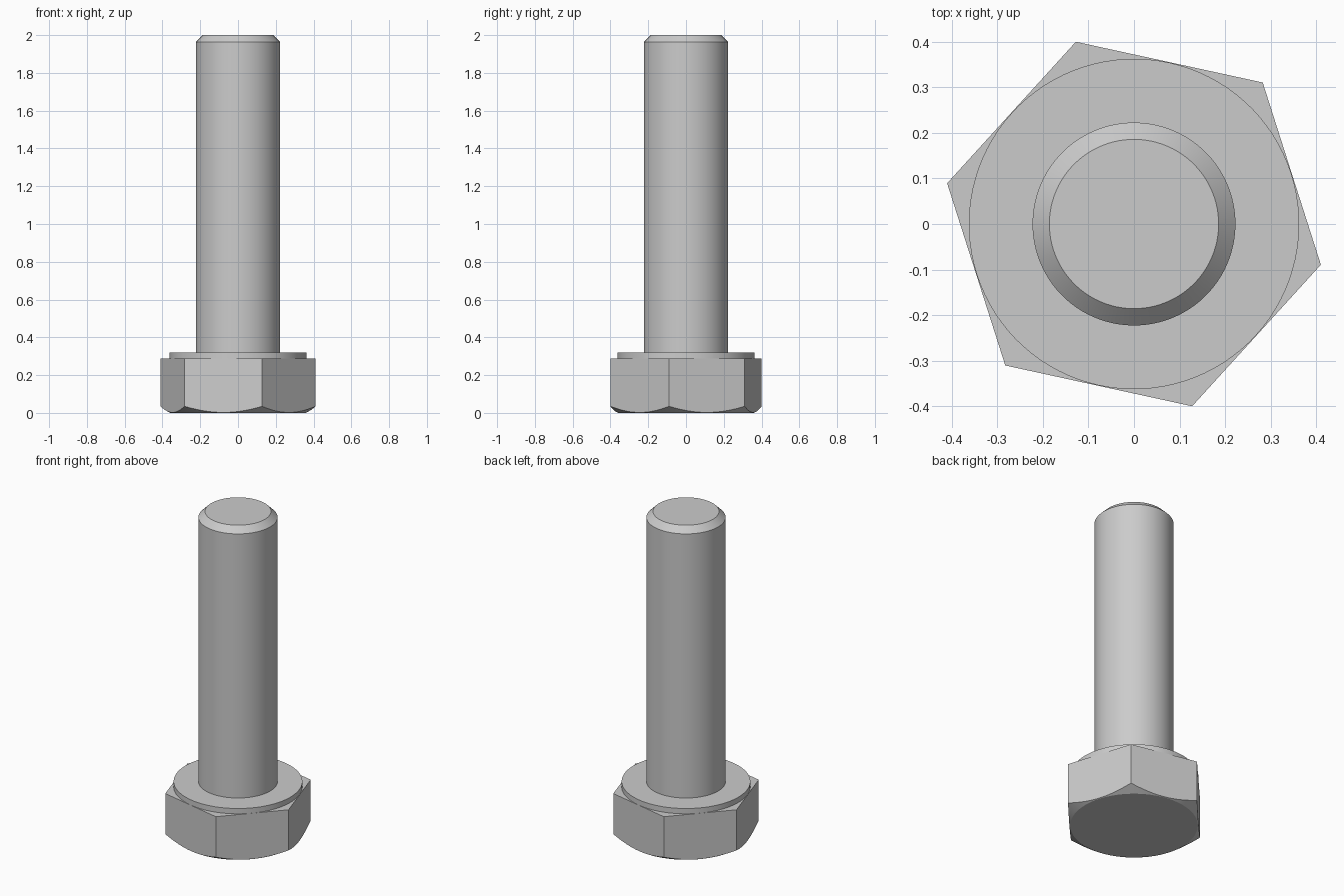
import bpy
import bmesh
from math import cos, sin, tan, pi, radians

cube = bpy.data.objects.get("Cube")
if cube:
    bpy.data.objects.remove(cube, do_unlink=True)

steel = bpy.data.materials.new("steel_grey")
steel.use_nodes = True
GREY = (0.6, 0.6, 0.6, 1.0)
steel.diffuse_color = GREY
steel.node_tree.nodes["Principled BSDF"].inputs["Base Color"].default_value = GREY

SEGMENTS = 96
SIDE_STEPS = SEGMENTS // 6
TURN = radians(-12.3)
INRADIUS = 0.364


def ring(bm, radius, height):
    """Ring of vertices; radius and height are functions of the angle from a hex corner."""
    angles = [2 * pi * i / SEGMENTS for i in range(SEGMENTS)]
    return [bm.verts.new((radius(a) * cos(a + TURN), radius(a) * sin(a + TURN), height(a)))
            for a in angles]


def bridge(bm, low, high):
    for i in range(SEGMENTS):
        j = (i + 1) % SEGMENTS
        bm.faces.new((low[i], low[j], high[j], high[i]))


def finish(bm, name):
    bmesh.ops.recalc_face_normals(bm, faces=bm.faces[:])
    mesh = bpy.data.meshes.new(name)
    bm.to_mesh(mesh)
    bm.free()
    obj = bpy.data.objects.new(name, mesh)
    bpy.context.collection.objects.link(obj)
    mesh.materials.append(steel)
    bpy.ops.object.select_all(action='DESELECT')
    obj.select_set(True)
    bpy.context.view_layer.objects.active = obj
    bpy.ops.object.shade_smooth_by_angle(angle=radians(20))
    return obj


def turned(name, profile):
    """Capped solid of revolution from (radius, height) points."""
    bm = bmesh.new()
    rings = [ring(bm, lambda a, r=r: r, lambda a, z=z: z) for r, z in profile]
    for low, high in zip(rings, rings[1:]):
        bridge(bm, low, high)
    bm.faces.new(rings[0])
    bm.faces.new(rings[-1])
    return finish(bm, name)


def hex_radius(a):
    return INRADIUS / cos(a % (pi / 3) - pi / 6)


# Hexagonal head, its underside cut by a 30 degree chamfer cone
FLAT_RADIUS = 0.36
bm = bmesh.new()
flat = ring(bm, lambda a: FLAT_RADIUS, lambda a: 0)
edge = ring(bm, hex_radius, lambda a: (hex_radius(a) - FLAT_RADIUS) * tan(radians(30)))
bm.faces.new(flat)
bridge(bm, flat, edge)
corner_radius = hex_radius(0)
corners = [bm.verts.new((corner_radius * cos(k * pi / 3 + TURN),
                         corner_radius * sin(k * pi / 3 + TURN), 0.287)) for k in range(6)]
bm.faces.new(corners)
for k in range(6):
    arc = [edge[(k * SIDE_STEPS + i) % SEGMENTS] for i in range(SIDE_STEPS + 1)]
    bm.faces.new(arc + [corners[(k + 1) % 6], corners[k]])
finish(bm, "hex_head")

# Round bearing collar on the head
turned("bearing_collar", [(0.363, 0.28), (0.363, 0.32)])

# Shank with chamfered tip
turned("shank", [(0.223, 0.3), (0.223, 1.963), (0.186, 2.0)])
